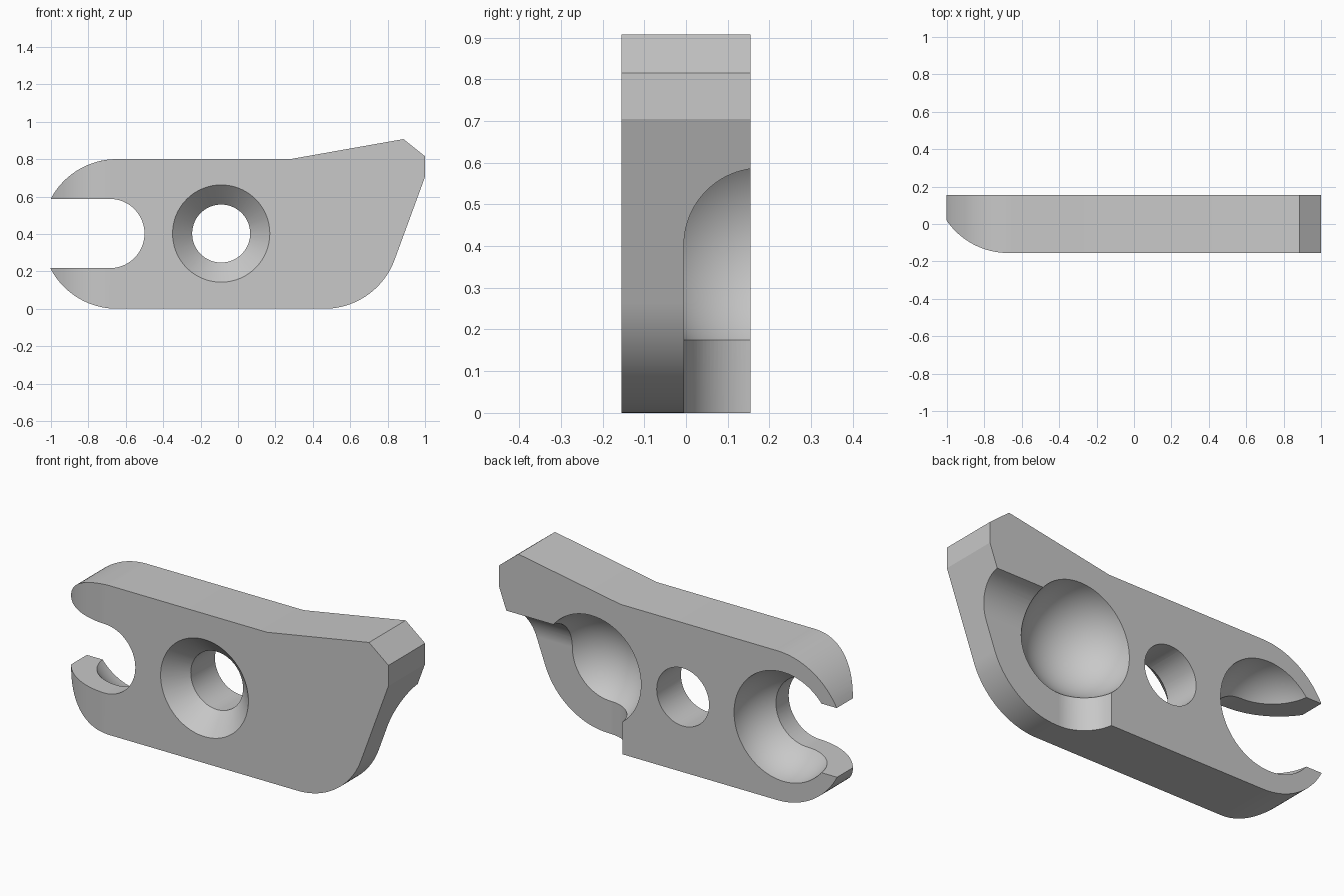
import bpy, bmesh
from math import cos, sin, radians, pi
from mathutils import Matrix, Vector

if "Cube" in bpy.data.objects:
    bpy.data.objects.remove(bpy.data.objects["Cube"])

ZC = 0.402          # height of the shared centre line
HALF = 0.155        # half the plate thickness
LEFT_X, RIGHT_X = -0.685, 0.45   # socket centres
SOCKET_Y = 0.18
CHANNEL_R, SOCKET_R = 0.185, 0.293


def arc(cx, cy, r, start, end, n=32):
    return [(cx + r * cos(radians(start + (end - start) * i / n)),
             cy + r * sin(radians(start + (end - start) * i / n))) for i in range(n + 1)]


def finish(bm, name):
    bmesh.ops.recalc_face_normals(bm, faces=bm.faces)
    mesh = bpy.data.meshes.new(name)
    bm.to_mesh(mesh)
    bm.free()
    obj = bpy.data.objects.new(name, mesh)
    bpy.context.collection.objects.link(obj)
    return obj


def prism(name, points, axis, lo, hi):
    """Extrude a 2D outline along one axis; the outline uses the other two in order."""
    bm = bmesh.new()

    def place(p):
        v = list(p)
        v.insert(axis, lo)
        return Vector(v)
    face = bm.faces.new([bm.verts.new(place(p)) for p in points])
    result = bmesh.ops.extrude_face_region(bm, geom=[face])
    move = Vector((0, 0, 0))
    move[axis] = hi - lo
    bmesh.ops.translate(bm, vec=move,
                        verts=[g for g in result["geom"] if isinstance(g, bmesh.types.BMVert)])
    return finish(bm, name)


def cone(name, x, y0, y1, r0, r1):
    """Round cutter along y, radius r0 at y0 and r1 at y1."""
    bm = bmesh.new()
    bmesh.ops.create_cone(bm, cap_ends=True, segments=96, radius1=r0, radius2=r1, depth=y1 - y0,
                          matrix=Matrix.Translation((x, (y0 + y1) / 2, ZC))
                          @ Matrix.Rotation(-pi / 2, 4, 'X'))
    return finish(bm, name)


def ball(name, x):
    bm = bmesh.new()
    bmesh.ops.create_uvsphere(bm, u_segments=96, v_segments=48, radius=SOCKET_R,
                              matrix=Matrix.Translation((x, SOCKET_Y, ZC)))
    return finish(bm, name)


# plate outline: rounded left end, sloped right end with raised tip
outline = (arc(0.462, 0.4, 0.4, 270, 340) + [(1, 0.705), (1, 0.815), (0.885, 0.907), (0.28, 0.8)]
           + arc(-0.648, 0.4, 0.4, 90, 270, 64))
plate = prism("clamp_plate", outline, 1, -HALF, HALF)

cutters = [
    # open slot in the left end
    prism("slot_cutter", arc(LEFT_X, ZC, CHANNEL_R, -90, 90, 48)
          + [(-1.3, ZC + CHANNEL_R), (-1.3, ZC - CHANNEL_R)], 1, -0.5, 0.5),
    # rounding of the front left edge
    prism("front_round_cutter", arc(-0.672, 0.245, 0.4, 270, 180)
          + [(-1.3, 0.245), (-1.3, -0.5), (-0.672, -0.5)], 2, -0.3, 1.3),
    # bolt hole and countersink
    cone("hole_cutter", -0.09, -0.5, 0.5, 0.155, 0.155),
    cone("countersink_cutter", -0.09, -0.175, -0.03, 0.28, 0.135),
    # recess on the back, open to the right and downwards
    prism("recess_cutter", arc(RIGHT_X, SOCKET_Y, CHANNEL_R, 90, 270, 48)
          + [(1.3, SOCKET_Y - CHANNEL_R), (1.3, SOCKET_Y + CHANNEL_R)], 2, -0.3, ZC),
    prism("recess_top_cutter", arc(SOCKET_Y, ZC, CHANNEL_R, 180, 0, 48)
          + [(0.3, 0.3), (0.05, 0.3)], 0, RIGHT_X, 1.3),
    # ball sockets on the back
    ball("left_socket_cutter", LEFT_X),
    ball("right_socket_cutter", RIGHT_X),
]

bpy.context.view_layer.objects.active = plate
plate.select_set(True)
for cutter in cutters:
    cutter.hide_render = True
    mod = plate.modifiers.new(cutter.name, 'BOOLEAN')
    mod.operation = 'DIFFERENCE'
    mod.solver = 'EXACT'
    mod.object = cutter
    bpy.ops.object.modifier_apply(modifier=mod.name)
for cutter in cutters:
    bpy.data.objects.remove(cutter, do_unlink=True)

# single grey finish
grey = bpy.data.materials.new("plain_grey")
grey.diffuse_color = (0.58, 0.58, 0.58, 1)
grey.use_nodes = True
grey.node_tree.nodes["Principled BSDF"].inputs["Base Color"].default_value = grey.diffuse_color
plate.data.materials.clear()
plate.data.materials.append(grey)

# smooth curves, crisp edges, flat large faces
bpy.ops.object.shade_smooth_by_angle(angle=radians(20))
weighted = plate.modifiers.new("flat_faces", 'WEIGHTED_NORMAL')
weighted.keep_sharp = True
